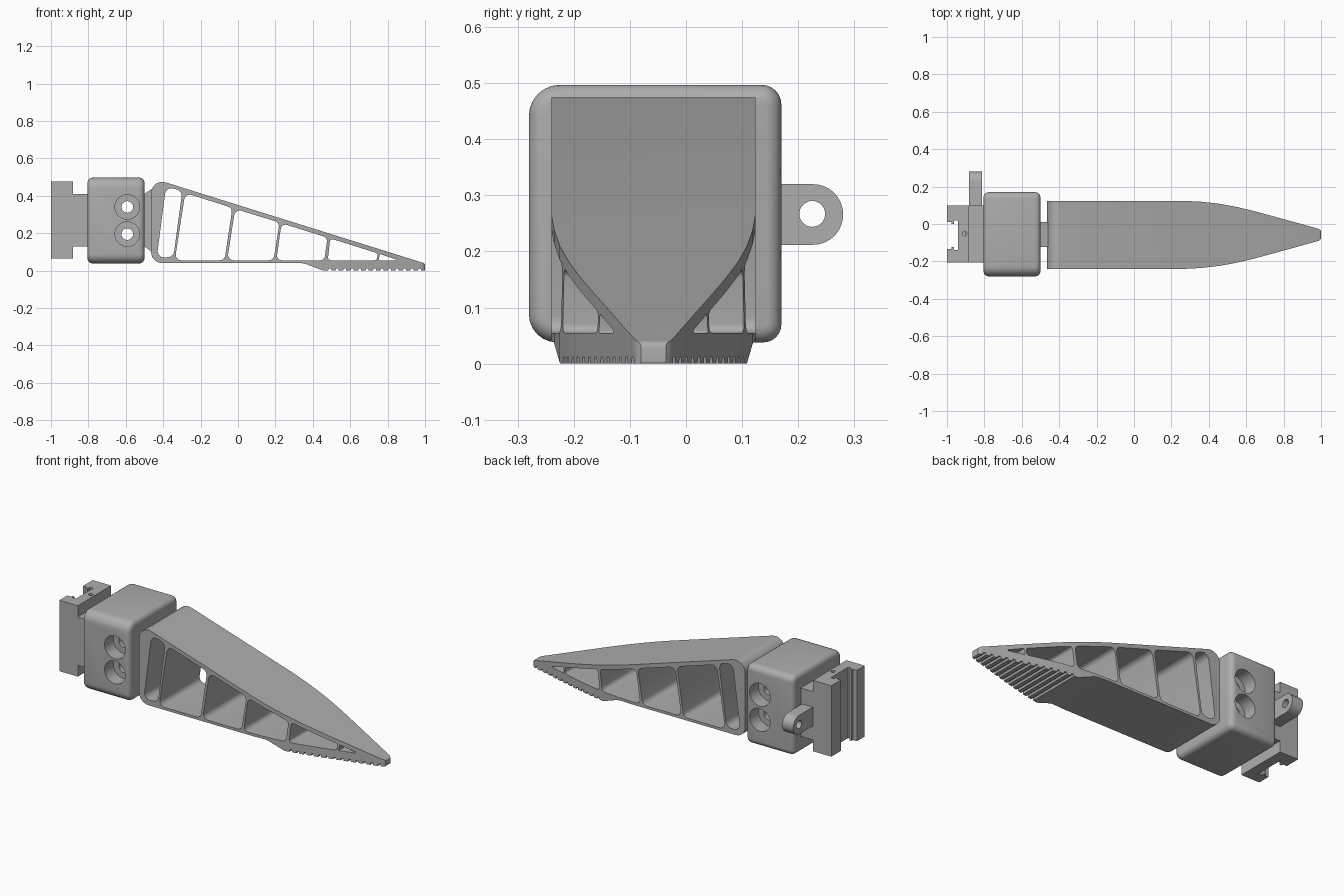
import bpy, bmesh, math
from mathutils import Vector

cube = bpy.data.objects.get("Cube")
if cube:
    bpy.data.objects.remove(cube, do_unlink=True)

GREY = (0.42, 0.42, 0.42, 1)
mat = bpy.data.materials.new("plain grey")
mat.use_nodes = True
mat.diffuse_color = GREY
mat.node_tree.nodes["Principled BSDF"].inputs["Base Color"].default_value = GREY

MID_Y = -0.058   # centre line of the finger


def fillet(points, steps=6):
    """Round each (u, v, radius) corner of a closed outline."""
    out = []
    for i, (u, v, r) in enumerate(points):
        p = Vector((u, v))
        if r == 0:
            out.append(p)
            continue
        a = (Vector(points[i - 1][:2]) - p).normalized()
        b = (Vector(points[(i + 1) % len(points)][:2]) - p).normalized()
        half = a.angle(b) / 2
        c = p + (a + b).normalized() * r / math.sin(half)
        v0 = p + a * r / math.tan(half) - c
        v1 = p + b * r / math.tan(half) - c
        phi = math.pi - 2 * half
        for k in range(steps + 1):
            s = k / steps
            out.append(c + (v0 * math.sin((1 - s) * phi) + v1 * math.sin(s * phi)) / math.sin(phi))
    return out


def circle(u, v, r, n=32):
    return [Vector((u + r * math.cos(k * math.tau / n), v + r * math.sin(k * math.tau / n))) for k in range(n)]


def prism(name, outlines, axis, lo, hi):
    """Extrude outlines along an axis; the outline uses the other two axes in order."""
    bm = bmesh.new()
    for outline in outlines:
        verts = []
        for p in outline:
            co = [p[0], p[1]]
            co.insert("xyz".index(axis), lo)
            verts.append(bm.verts.new(co))
        face = bm.faces.new(verts)
        new = bmesh.ops.extrude_face_region(bm, geom=[face])["geom"]
        shift = Vector([hi - lo if a == axis else 0 for a in "xyz"])
        bmesh.ops.translate(bm, verts=[g for g in new if isinstance(g, bmesh.types.BMVert)], vec=shift)
    bmesh.ops.recalc_face_normals(bm, faces=bm.faces)
    mesh = bpy.data.meshes.new(name)
    bm.to_mesh(mesh)
    bm.free()
    obj = bpy.data.objects.new(name, mesh)
    mesh.materials.append(mat)
    bpy.context.collection.objects.link(obj)
    return obj


def activate(obj):
    bpy.ops.object.select_all(action="DESELECT")
    obj.select_set(True)
    bpy.context.view_layer.objects.active = obj


def boolean(obj, tool, operation="DIFFERENCE"):
    activate(obj)
    mod = obj.modifiers.new("cut", "BOOLEAN")
    mod.operation, mod.solver, mod.object = operation, "EXACT", tool
    bpy.ops.object.modifier_apply(modifier=mod.name)
    bpy.data.objects.remove(tool, do_unlink=True)


def bevel(obj, width, segments=4):
    activate(obj)
    mod = obj.modifiers.new("bevel", "BEVEL")
    mod.width, mod.segments = width, segments
    mod.limit_method, mod.angle_limit = "ANGLE", math.radians(60)
    bpy.ops.object.modifier_apply(modifier=mod.name)


# Finger: wedge side outline with gripping teeth underneath
side = [(-0.465, 0.04, 0.06), (0.35, 0.04, 0.12), (0.455, 0, 0.02)]
for i in range(13):
    x = 0.482 + i * 0.04
    side += [(x, 0, 0), (x + 0.003, 0.012, 0), (x + 0.014, 0.012, 0), (x + 0.017, 0, 0)]
side += [(1, 0, 0.004), (1, 0.038, 0.012), (-0.465, 0.496, 0.06)]
finger = prism("finger", [fillet(side)], "y", -0.5, 0.5)

# Finger plan outline, mirrored about its centre line
half = [(-0.6, 0.182), (0.27, 0.182), (0.36, 0.177), (0.45, 0.167), (0.54, 0.151), (0.63, 0.13),
        (0.72, 0.106), (0.97, 0.037), (0.99, 0.031), (1.0, 0.022)]
plan = [(x, MID_Y + w) for x, w in half] + [(x, MID_Y - w) for x, w in reversed(half)]
boolean(finger, prism("plan_cutter", [plan], "z", -0.2, 0.7), "INTERSECT")

# Windows between the thin ribs
windows = [
    (0.035, [(-0.435, 0.065), (-0.345, 0.075), (-0.298, 0.425), (-0.385, 0.45)]),
    (0.03, [(-0.338, 0.055), (-0.072, 0.055), (-0.03, 0.335), (-0.282, 0.415)]),
    (0.03, [(-0.058, 0.055), (0.19, 0.055), (0.222, 0.257), (-0.015, 0.33)]),
    (0.025, [(0.205, 0.055), (0.462, 0.055), (0.478, 0.176), (0.233, 0.253)]),
    (0.015, [(0.48, 0.055), (0.742, 0.055), (0.748, 0.092), (0.493, 0.172)]),
    (0.003, [(0.752, 0.055), (0.86, 0.055), (0.758, 0.089)]),
]
outlines = [fillet([(x, z, r) for x, z in pts]) for r, pts in windows]
boolean(finger, prism("window_cutter", outlines, "y", -0.6, 0.6))

# Neck flaring from the block to the finger
neck = prism("neck", [[(-0.52, 0.13), (-0.5, 0.13), (-0.463, 0.1), (-0.445, 0.1),
                       (-0.445, 0.435), (-0.463, 0.435), (-0.5, 0.41), (-0.52, 0.41)]],
             "y", -0.123, 0.01)

# Rounded body block with two counterbored screw holes
block = prism("block", [fillet([(-0.28, 0.038, 0.05), (0.17, 0.038, 0.032),
                                (0.17, 0.497, 0.035), (-0.28, 0.497, 0.055)])], "x", -0.805, -0.5)
bevel(block, 0.028)
screws = [(-0.592, 0.34), (-0.592, 0.195)]
for name, radius, lo, hi in (("front_bore", 0.066, -0.4, -0.2), ("back_bore", 0.066, 0.09, 0.3),
                             ("through_hole", 0.031, -0.5, 0.5)):
    boolean(block, prism(name, [circle(x, z, radius) for x, z in screws], "y", lo, hi))

# Stem and lug behind the block
stem = prism("stem", [[(-0.9, -0.205), (-0.79, -0.205), (-0.79, 0.1), (-0.9, 0.1)]], "z", 0.13, 0.41)
lug = prism("lug", [fillet([(0.08, 0.212, 0), (0.28, 0.212, 0.0535), (0.28, 0.32, 0.0535), (0.08, 0.32, 0)], 10)],
            "x", -0.882, -0.812)
boolean(lug, prism("lug_hole", [circle(0.225, 0.267, 0.023)], "x", -1.1, -0.6))

# Mounting rail with an undercut vertical channel
rail_outline = [(-0.882, -0.205), (-0.882, 0.1), (-1, 0.1), (-1, 0.012), (-0.975, 0.012),
                (-0.975, 0.0), (-0.962, 0.0), (-0.962, 0.018), (-0.94, 0.018), (-0.94, -0.14),
                (-0.962, -0.14), (-0.962, -0.122), (-0.975, -0.122), (-0.975, -0.134),
                (-1, -0.134), (-1, -0.205)]
rail = prism("mounting_rail", [rail_outline], "z", 0.065, 0.475)
boolean(rail, prism("pin_hole", [circle(-0.905, -0.052, 0.012, 16)], "z", 0.4, 0.6))

# Smooth the rounded surfaces, keep edges sharp
for obj in (finger, neck, block, stem, lug, rail):
    activate(obj)
    bpy.ops.object.shade_smooth_by_angle(angle=math.radians(30))
